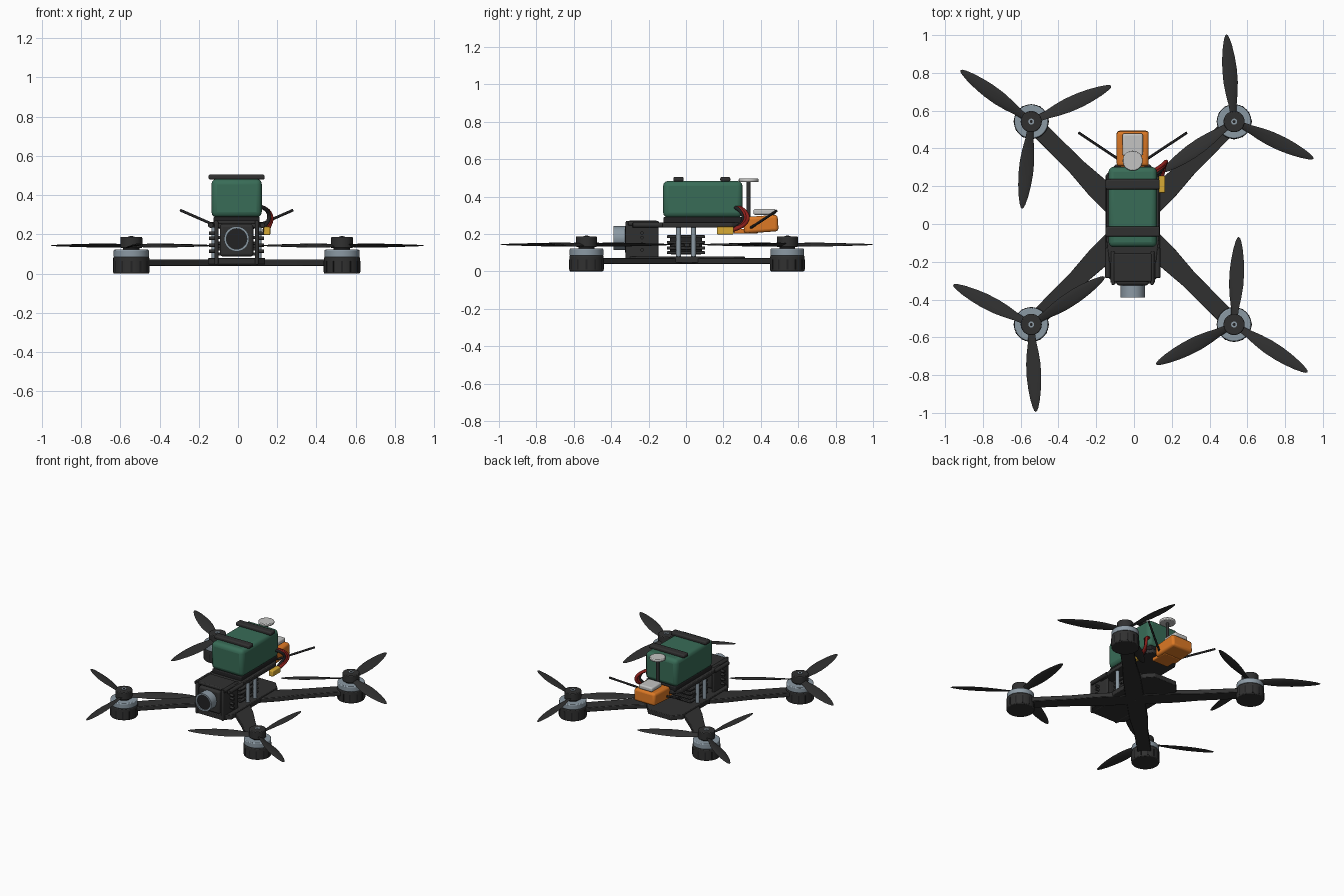
import bpy, bmesh, math
from mathutils import Vector, Matrix

if "Cube" in bpy.data.objects:
    bpy.data.objects.remove(bpy.data.objects["Cube"])

OX, OY = -0.007, 0.005   # airframe centre


def material(name, rgb):
    m = bpy.data.materials.new(name)
    m.diffuse_color = (*rgb, 1)
    m.use_nodes = True
    m.node_tree.nodes["Principled BSDF"].inputs["Base Color"].default_value = m.diffuse_color
    return m


CARBON = material("carbon black", (0.030, 0.030, 0.030))
RUBBER = material("dark rubber", (0.016, 0.016, 0.017))
STEEL = material("blue grey metal", (0.26, 0.32, 0.37))
GREEN = material("battery green", (0.040, 0.150, 0.095))
ORANGE = material("orange plastic", (0.72, 0.19, 0.018))
LIGHT = material("light grey", (0.55, 0.55, 0.54))
RED = material("wire red", (0.28, 0.015, 0.012))
YELLOW = material("connector yellow", (0.68, 0.40, 0.035))


def finish(name, bm, mat, bevel=0, segments=3):
    bmesh.ops.recalc_face_normals(bm, faces=bm.faces)
    me = bpy.data.meshes.new(name)
    bm.to_mesh(me)
    bm.free()
    me.materials.append(mat)
    ob = bpy.data.objects.new(name, me)
    bpy.context.collection.objects.link(ob)
    if bevel:
        mod = ob.modifiers.new("bevel", "BEVEL")
        mod.width, mod.segments, mod.limit_method = bevel, segments, "ANGLE"
    bpy.ops.object.select_all(action="DESELECT")
    ob.select_set(True)
    bpy.context.view_layer.objects.active = ob
    bpy.ops.object.shade_smooth_by_angle(angle=math.radians(35))
    return ob


def box(name, c, size, mat, bevel=0, tilt=0, turn=0):
    bm = bmesh.new()
    bmesh.ops.create_cube(bm, size=1)
    m = (Matrix.Translation((c[0] + OX, c[1] + OY, c[2])) @ Matrix.Rotation(turn, 4, "Z")
         @ Matrix.Rotation(tilt, 4, "X") @ Matrix.Diagonal((*size, 1)))
    bmesh.ops.transform(bm, matrix=m, verts=bm.verts)
    return finish(name, bm, mat, bevel)


def rod(name, a, b, r, mat, sides=32, bevel=0):
    a, b = Vector(a) + Vector((OX, OY, 0)), Vector(b) + Vector((OX, OY, 0))
    bm = bmesh.new()
    bmesh.ops.create_cone(bm, cap_ends=True, segments=sides, radius1=r, radius2=r, depth=(b - a).length)
    m = Matrix.Translation((a + b) / 2) @ (b - a).to_track_quat("Z", "Y").to_matrix().to_4x4()
    bmesh.ops.transform(bm, matrix=m, verts=bm.verts)
    return finish(name, bm, mat, bevel, 2)


def plate(name, outline, z0, z1, mat, bevel=0):
    bm = bmesh.new()
    face = bm.faces.new([bm.verts.new((x + OX, y + OY, z0)) for x, y in outline])
    ext = bmesh.ops.extrude_face_region(bm, geom=[face])
    bmesh.ops.translate(bm, vec=(0, 0, z1 - z0), verts=[v for v in ext["geom"] if isinstance(v, bmesh.types.BMVert)])
    return finish(name, bm, mat, bevel, 2)


def tube_ring(name, y0, y1, r_out, r_in, z, mat, n=40):
    # Hollow barrel along y
    bm = bmesh.new()
    rings = [[bm.verts.new((OX + r * math.cos(2 * math.pi * i / n), OY + y, z + r * math.sin(2 * math.pi * i / n)))
              for i in range(n)] for r, y in ((r_out, y0), (r_out, y1), (r_in, y1), (r_in, y0))]
    for k in range(4):
        p, q = rings[k], rings[(k + 1) % 4]
        for i in range(n):
            bm.faces.new((p[i], p[(i + 1) % n], q[(i + 1) % n], q[i]))
    return finish(name, bm, mat)


def wire(name, pts, r, mat):
    cu = bpy.data.curves.new(name, "CURVE")
    cu.dimensions, cu.bevel_depth, cu.bevel_resolution, cu.use_fill_caps = "3D", r, 3, True
    sp = cu.splines.new("NURBS")
    sp.points.add(len(pts) - 1)
    for p, c in zip(sp.points, pts):
        p.co = (c[0] + OX, c[1] + OY, c[2], 1)
    sp.use_endpoint_u, sp.order_u = True, 3
    cu.materials.append(mat)
    bpy.context.collection.objects.link(bpy.data.objects.new(name, cu))


def propeller(name, cx, cy, first, spin):
    # Three twisted blades lofted from thin elliptical sections
    stations = ((0.035, 0.036, 24), (0.09, 0.046, 21), (0.15, 0.066, 17), (0.21, 0.078, 13), (0.28, 0.078, 10),
                (0.34, 0.068, 8), (0.40, 0.050, 7), (0.44, 0.030, 6), (0.457, 0.016, 5), (0.463, 0.004, 5))
    bm = bmesh.new()
    n = 10
    for k in range(3):
        turn = Matrix.Translation((cx + OX, cy + OY, 0.143)) @ Matrix.Rotation(math.radians(first + 120 * k), 4, "Z")
        rings = []
        for r, w, tw in stations:
            t = math.radians(tw * spin)
            ring = []
            for i in range(n):
                a = 2 * math.pi * i / n
                u, h = w / 2 * math.cos(a), min(0.0045, w * 0.09) * math.sin(a)
                ring.append(bm.verts.new(turn @ Vector((r, u * math.cos(t) - h * math.sin(t),
                                                        u * math.sin(t) + h * math.cos(t)))))
            rings.append(ring)
        for p, q in zip(rings, rings[1:]):
            for i in range(n):
                bm.faces.new((p[i], p[(i + 1) % n], q[(i + 1) % n], q[i]))
        bm.faces.new(rings[0])
        bm.faces.new(rings[-1])
    finish(name, bm, CARBON)


# Arms, motors and propellers at the four corners
M = 0.537
for label, sx, sy, first in (("back_left", -1, 1, 24), ("back_right", 1, 1, 95),
                             ("front_left", -1, -1, 33), ("front_right", 1, -1, 87)):
    x, y = sx * M, sy * M
    d, s = Vector((sx, sy)).normalized(), Vector((-sy, sx)).normalized()
    pts = [d * 0.0 + s * 0.06, d * 0.26 + s * 0.06, d * 0.42 + s * 0.047, d * 0.76 + s * 0.045,
           d * 0.76 - s * 0.045, d * 0.42 - s * 0.047, d * 0.26 - s * 0.06, d * 0.0 - s * 0.06]
    plate(label + "_arm", [tuple(p) for p in pts], 0.040, 0.072, CARBON, 0.004)
    rod(label + "_motor_bell", (x, y, 0), (x, y, 0.085), 0.092, CARBON, 40, 0.006)
    rod(label + "_motor_stator", (x, y, 0.082), (x, y, 0.122), 0.090, STEEL, 40, 0.006)
    rod(label + "_motor_collar", (x, y, 0.12), (x, y, 0.136), 0.042, RUBBER)
    rod(label + "_propeller_hub", (x, y, 0.13), (x, y, 0.187), 0.056, CARBON, 32, 0.005)
    rod(label + "_shaft_nut", (x, y, 0.18), (x, y, 0.190), 0.016, STEEL, 16)
    rod(label + "_shaft_tip", (x, y, 0.18), (x, y, 0.192), 0.008, RUBBER, 12)
    for i in range(12):
        a = 2 * math.pi * i / 12
        box(label + "_bell_slot", (x + 0.0915 * math.cos(a), y + 0.0915 * math.sin(a), 0.036),
            (0.004, 0.010, 0.055), RUBBER, 0, 0, a)
    propeller(label + "_propeller", x, y, first, sx * sy)

# Frame plates
plate("bottom_plate", [(-0.10, -0.32), (0.10, -0.32), (0.145, -0.27), (0.145, 0.25), (0.09, 0.31),
                       (-0.09, 0.31), (-0.145, 0.25), (-0.145, -0.27)], 0.046, 0.080, CARBON, 0.004)
plate("top_plate", [(-0.10, -0.25), (0.10, -0.25), (0.125, -0.20), (0.14, -0.08), (0.14, 0.24), (0.10, 0.30),
                    (-0.10, 0.30), (-0.14, 0.24), (-0.14, -0.08), (-0.125, -0.20)], 0.234, 0.262, CARBON, 0.005)

# Camera cage, side rails and screws
for s in (-1, 1):
    box("camera_side_plate", (s * 0.103, -0.24, 0.157), (0.020, 0.175, 0.225), CARBON, 0.008)
    rod("upper_side_rail", (s * 0.132, -0.29, 0.247), (s * 0.132, -0.13, 0.247), 0.014, CARBON, 16, 0.003)
    rod("inner_side_rail", (s * 0.106, -0.315, 0.255), (s * 0.106, -0.15, 0.255), 0.012, CARBON, 16, 0.003)
    rod("front_post", (s * 0.103, -0.318, 0.05), (s * 0.103, -0.318, 0.27), 0.009, CARBON, 12)
    for z in (0.115, 0.145, 0.18, 0.205):
        rod("cage_screw", (s * 0.11, -0.24, z), (s * 0.140, -0.24, z), 0.009, CARBON, 12)
    # Metal standoffs
    for y in (-0.045, 0.035):
        rod("standoff", (s * 0.115, y, 0.075), (s * 0.115, y, 0.238), 0.013, STEEL, 16)
box("camera_body", (0, -0.25, 0.17), (0.170, 0.16, 0.165), CARBON, 0.014)
box("cage_roof", (0, -0.235, 0.262), (0.20, 0.15, 0.02), CARBON, 0.006)
tube_ring("lens_barrel", -0.393, -0.325, 0.064, 0.052, 0.177, STEEL)
rod("lens_glass", (0, -0.385, 0.177), (0, -0.32, 0.177), 0.053, RUBBER, 40)

# Electronics stack
box("electronics_core", (0, -0.005, 0.14), (0.17, 0.17, 0.10), RUBBER, 0.01)
for z in (0.10, 0.125, 0.155, 0.185):
    box("circuit_board", (0, -0.005, z), (0.205, 0.205, 0.016), CARBON, 0.005)
for i in (-1, 0, 1):
    box("board_plug", (0, i * 0.055, 0.14), (0.215, 0.03, 0.02), CARBON, 0.004)

# Battery, pad and straps
box("battery_pad", (0, 0.085, 0.273), (0.235, 0.42, 0.034), RUBBER, 0.006)
box("battery", (0, 0.085, 0.385), (0.257, 0.425, 0.197), GREEN, 0.028)
for y in (-0.045, 0.205):
    box("battery_strap", (0, y, 0.492), (0.286, 0.054, 0.026), CARBON, 0.009)

# Power leads and connector
for name, mat, o in (("red_lead", RED, 0.0), ("black_lead", RUBBER, -0.024), ("second_red_lead", RED, -0.012)):
    wire(name, [(0.10, 0.27 + o, 0.345), (0.145, 0.295 + o, 0.34), (0.185 + o / 2, 0.335 + o, 0.29),
                (0.165 + o, 0.30 + o, 0.235), (0.155 + o / 2, 0.235, 0.218)], 0.010, mat)
box("power_connector", (0.155, 0.205, 0.218), (0.034, 0.09, 0.042), YELLOW, 0.006)

# Rear mount with receiver, mast and whip antennas
box("rear_mount", (0, 0.395, 0.252), (0.170, 0.185, 0.088), ORANGE, 0.016, math.radians(4))
box("rear_mount_tongue", (0, 0.315, 0.215), (0.13, 0.13, 0.025), ORANGE, 0.006)
box("receiver_module", (0, 0.415, 0.318), (0.108, 0.118, 0.032), LIGHT, 0.010)
rod("antenna_mast", (0, 0.330, 0.22), (0, 0.330, 0.485), 0.011, CARBON, 16)
rod("antenna_disc", (0, 0.330, 0.477), (0, 0.330, 0.496), 0.053, LIGHT, 40, 0.005)
for s in (-1, 1):
    rod("whip_antenna", (s * 0.055, 0.325, 0.222), (s * 0.286, 0.478, 0.323), 0.007, RUBBER, 12)
